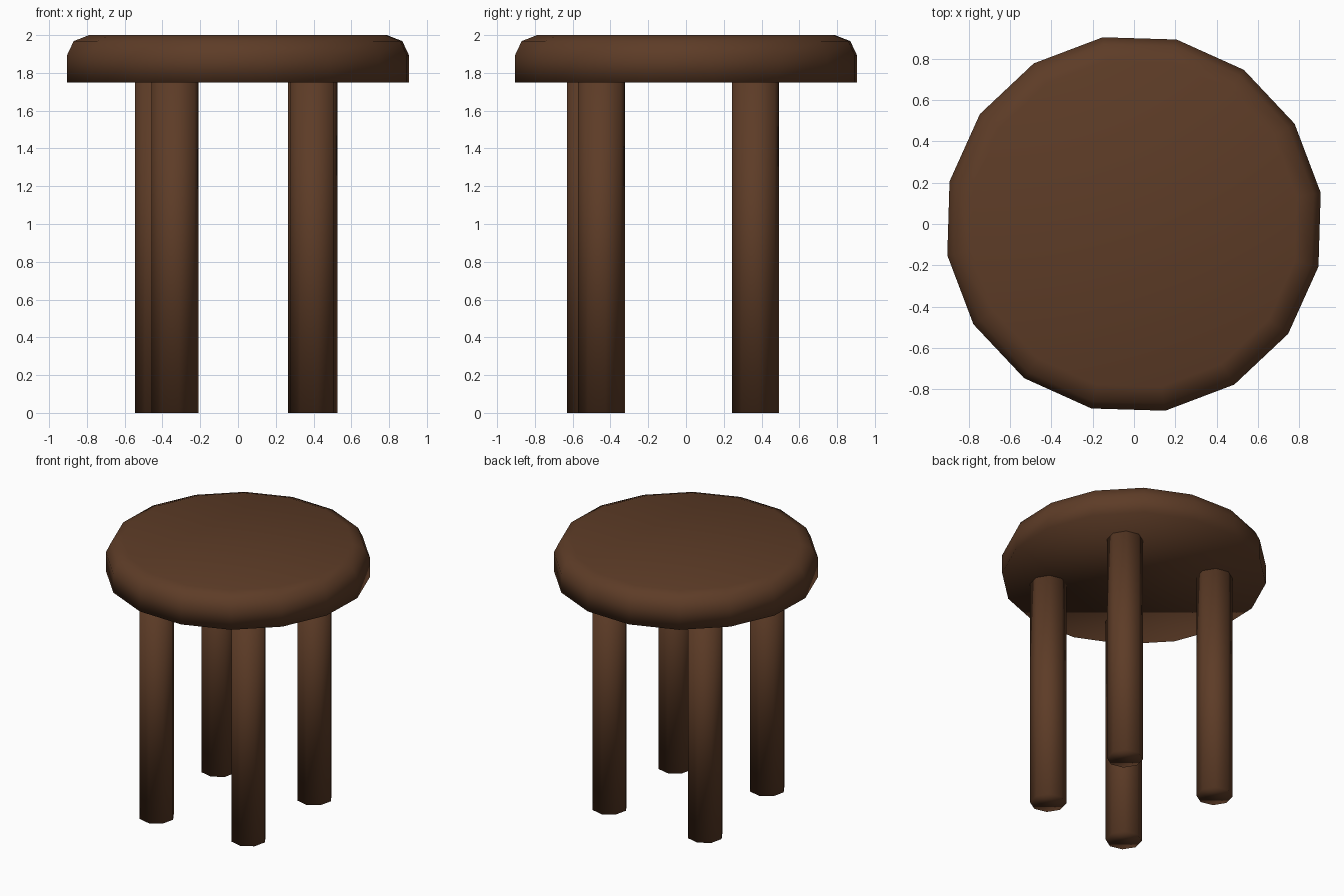
import bpy, bmesh
from math import sin, cos, tau, radians

if "Cube" in bpy.data.objects:
    bpy.data.objects.remove(bpy.data.objects["Cube"])

TURN = radians(9.5)

wood = bpy.data.materials.new("dark_wood")
wood.diffuse_color = (0.11, 0.045, 0.02, 1)
wood.use_nodes = True
wood.node_tree.nodes["Principled BSDF"].inputs["Base Color"].default_value = wood.diffuse_color


def lathe(name, profile, sides, x=0, y=0):
    """Stack rings of (radius, z) into a capped, smooth-shaded solid."""
    bm = bmesh.new()
    rings = [[bm.verts.new((r * cos(TURN + tau * i / sides),
                            r * sin(TURN + tau * i / sides), z))
              for i in range(sides)] for r, z in profile]
    for low, high in zip(rings, rings[1:]):
        for i in range(sides):
            j = (i + 1) % sides
            bm.faces.new((low[i], low[j], high[j], high[i]))
    bm.faces.new(rings[0][::-1])
    bm.faces.new(rings[-1])
    for f in bm.faces:
        f.smooth = True
    mesh = bpy.data.meshes.new(name)
    bm.to_mesh(mesh)
    bm.free()
    mesh.materials.append(wood)
    obj = bpy.data.objects.new(name, mesh)
    obj.location = (x, y, 0)
    bpy.context.collection.objects.link(obj)
    return obj


# Round seat with a rounded upper edge
lathe("seat", [(0.917, 1.75), (0.917, 1.895), (0.882, 1.968), (0.80, 2.0)], 16)

# Four slightly unevenly placed legs
legs = {
    "front_left_leg": (-0.333, -0.507),
    "front_right_leg": (0.402, -0.447),
    "back_right_leg": (0.39, 0.367),
    "back_left_leg": (-0.42, 0.367),
}
for name, (x, y) in legs.items():
    lathe(name, [(0.126, 0), (0.126, 1.75)], 8, x, y)
